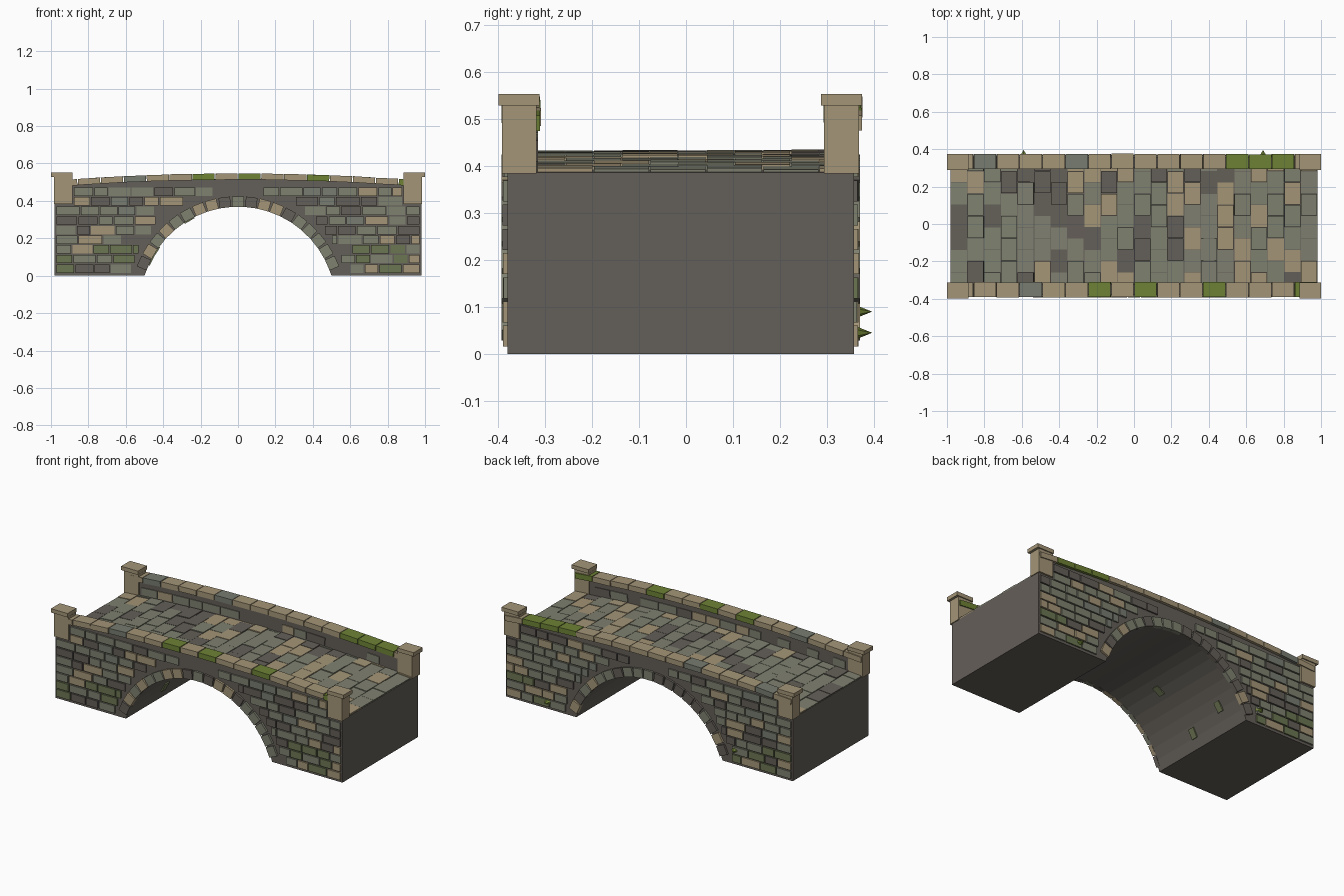
import bpy, bmesh, math, random
from mathutils import Matrix, Vector

random.seed(11)
if "Cube" in bpy.data.objects:
    bpy.data.objects.remove(bpy.data.objects["Cube"], do_unlink=True)

# Colours
COLOURS = {
    "dark_mortar": (0.127, 0.114, 0.098),
    "grey_stone": (0.212, 0.219, 0.162),
    "tan_stone": (0.371, 0.301, 0.185),
    "mossy_stone": (0.150, 0.180, 0.085),
    "moss": (0.156, 0.223, 0.036),
    "slate_stone": (0.185, 0.200, 0.160),
}
NAMES = list(COLOURS)
DARK, GREY, TAN, MOSSY, MOSS, SLATE = range(6)
MATS = []
for name, rgb in COLOURS.items():
    m = bpy.data.materials.new(name)
    m.use_nodes = True
    m.diffuse_color = (*rgb, 1)
    bsdf = m.node_tree.nodes["Principled BSDF"]
    bsdf.inputs["Base Color"].default_value = (*rgb, 1)
    bsdf.inputs["Roughness"].default_value = 0.9
    MATS.append(m)

# Main dimensions
HALF = 0.98
FRONT, BACK = -0.38, 0.357
IN_FRONT, IN_BACK = -0.32, 0.30
RADIUS, CENTRE_Z = 0.523, -0.153


def rise(x):
    """Gentle hump shared by deck and parapets."""
    return -0.04 * x * x


def deck_z(x):
    return 0.425 + rise(x)


def wall_z(x):
    return 0.517 + rise(x)


def arch_z(x):
    return max(0, math.sqrt(max(0, RADIUS ** 2 - x * x)) + CENTRE_Z)


def finish(name, bm):
    bmesh.ops.recalc_face_normals(bm, faces=bm.faces)
    me = bpy.data.meshes.new(name)
    bm.to_mesh(me)
    bm.free()
    for m in MATS:
        me.materials.append(m)
    ob = bpy.data.objects.new(name, me)
    bpy.context.scene.collection.objects.link(ob)
    return ob


def block(bm, centre, size, mat, turn=0):
    """Box turned about the y axis."""
    mtx = (Matrix.Translation(centre) @ Matrix.Rotation(turn, 4, 'Y')
           @ Matrix.Diagonal((*size, 1)))
    verts = bmesh.ops.create_cube(bm, size=1, matrix=mtx)["verts"]
    for f in {f for v in verts for f in v.link_faces}:
        f.material_index = mat


def strip(name, xs, low, high, y0, y1):
    """Solid between two curves over x, from y0 to y1."""
    bm = bmesh.new()
    rings = [[bm.verts.new(p) for p in ((x, y0, low(x)), (x, y1, low(x)),
                                        (x, y1, high(x)), (x, y0, high(x)))] for x in xs]
    for a, b in zip(rings, rings[1:]):
        for i in range(4):
            j = (i + 1) % 4
            bm.faces.new((a[i], a[j], b[j], b[i]))
    bm.faces.new(rings[0])
    bm.faces.new(rings[-1])
    return finish(name, bm)


def pick(weights):
    return random.choices(list(weights), list(weights.values()))[0]


# Core with barrel arch, and parapet walls
spring = math.asin(-CENTRE_Z / RADIUS)
arc = [-RADIUS * math.cos(spring + (math.pi - 2 * spring) * i / 20) for i in range(21)]
xs = [-HALF, -0.75] + arc + [0.75, HALF]
strip("bridge_core", xs, arch_z, deck_z, FRONT, BACK)
strip("front_parapet", xs, lambda x: deck_z(x) - 0.01, wall_z, FRONT, IN_FRONT)
strip("back_parapet", xs, lambda x: deck_z(x) - 0.01, wall_z, IN_BACK, BACK)


# Coursed wall stones, kept clear of the arch ring
def wall_stones(name, y):
    bm = bmesh.new()
    pitch = 0.0515
    for row in range(9):
        z = 0.012 + pitch * (row + 0.5)
        end = 0.975 if z < 0.37 else 0.88
        x = -end
        while x < end - 0.02:
            w = min(random.uniform(0.075, 0.135), end - x)
            if end - x - w < 0.04:
                w = end - x
            # trim stones that would run into the ring
            reach = 0.592 ** 2 - (z - pitch / 2 - CENTRE_Z) ** 2
            clear = math.sqrt(reach) if reach > 0 else 0
            a, b = x, x + w
            x = b
            if a < 0 and b > -clear:
                b = -clear if clear else b
            elif b > 0 and a < clear:
                a = clear
            if b - a < 0.035:
                continue
            kinds = {GREY: 56, TAN: 14, DARK: 20, SLATE: 10}
            if z < 0.16:
                kinds = {GREY: 38, TAN: 16, DARK: 10, MOSSY: 36}
            depth = random.uniform(0.014, 0.022)
            block(bm, ((a + b) / 2, y, z), (b - a - 0.007, depth, pitch - 0.007), pick(kinds))
    finish(name, bm)


wall_stones("front_wall_stones", FRONT)
wall_stones("back_wall_stones", BACK)


# Ring of wedge-like arch stones on each face
def arch_ring(name, y):
    bm = bmesh.new()
    count, start = 19, math.radians(20)
    step = (math.pi - 2 * start) / count
    for i in range(count):
        a = start + step * (i + 0.5)
        r = RADIUS + 0.026
        block(bm, (-r * math.cos(a), y, CENTRE_Z + r * math.sin(a)),
              (0.056, 0.026, r * step - 0.009), pick({TAN: 42, GREY: 33, DARK: 25}),
              a - math.pi)
    finish(name, bm)


arch_ring("front_arch_ring", FRONT)
arch_ring("back_arch_ring", BACK)


# Stones on the inner faces of the parapets
def inner_stones(name, y):
    bm = bmesh.new()
    x = -0.87
    while x < 0.8:
        w = random.uniform(0.08, 0.13)
        c = x + w / 2
        if random.random() < 0.65:
            block(bm, (c, y, deck_z(c) + 0.035), (w - 0.007, 0.01, 0.045),
                  pick({GREY: 70, TAN: 15, DARK: 15}), math.atan(0.08 * c))
        x += w
    finish(name, bm)


inner_stones("front_inner_stones", IN_FRONT)
inner_stones("back_inner_stones", IN_BACK)

# Deck paving in staggered columns
bm = bmesh.new()
cols = 22
pitch = 2 * HALF / cols
for i in range(cols):
    x = -HALF + pitch * (i + 0.5)
    y = IN_FRONT + 0.003
    length = 0.12 if i % 2 else 0.06
    while y < IN_BACK - 0.01:
        end = min(y + length, IN_BACK - 0.003)
        block(bm, (x, (y + end) / 2, deck_z(x) + random.uniform(-0.002, 0.003)),
              (pitch - 0.003, end - y - 0.003, 0.014),
              pick({GREY: 57, DARK: 22, TAN: 21}), math.atan(0.08 * x))
        y = end
        length = 0.12
finish("deck_paving", bm)


# Coping stones along the parapet tops
def coping(name, y, special):
    bm = bmesh.new()
    count = 16
    pitch = 2 * HALF / count
    for i in range(count):
        x = -HALF + pitch * (i + 0.5)
        block(bm, (x, y + random.uniform(-0.002, 0.002), wall_z(x) + 0.013),
              (pitch - 0.004, 0.08, 0.033), special.get(i, TAN),
              math.atan(0.08 * x) + random.uniform(-0.02, 0.02))
    finish(name, bm)


coping("front_coping", -0.351, {3: SLATE, 6: MOSS, 8: MOSS, 11: MOSS, 15: MOSS})
coping("back_coping", 0.334, {1: SLATE, 5: SLATE, 12: MOSS, 13: MOSS, 14: MOSS})

# End posts with caps
for side, sx in (("left", 1), ("right", -1)):
    for face, y in (("front", -0.355), ("back", 0.331)):
        bm = bmesh.new()
        block(bm, (sx * 0.935, y, 0.457), (0.1, 0.074, 0.146), TAN)
        block(bm, (sx * 0.943, y, 0.541), (0.114, 0.087, 0.024), TAN)
        finish(f"{face}_{side}_post", bm)

# Moss tufts on the back wall
for n, (x, z) in enumerate(((0.69, 0.045), (-0.59, 0.09))):
    bm = bmesh.new()
    mtx = (Matrix.Translation((x, 0.376, z)) @ Matrix.Diagonal((1, 1, 0.6, 1))
           @ Matrix.Rotation(-math.pi / 2, 4, 'X'))
    bmesh.ops.create_cone(bm, cap_ends=True, segments=6, radius1=0.027, radius2=0,
                          depth=0.04, matrix=mtx)
    for f in bm.faces:
        f.material_index = MOSS
    finish(f"moss_tuft_{n + 1}", bm)

# Thin moss patches inside the barrel
bm = bmesh.new()
for deg, y in ((27, -0.05), (33, 0.2), (60, -0.1)):
    a = math.radians(deg)
    r = RADIUS - 0.004
    spot = Vector((-r * math.cos(a), y, CENTRE_Z + r * math.sin(a)))
    block(bm, spot, (0.008, 0.04, 0.06), MOSSY, a - math.pi)
finish("barrel_moss", bm)
